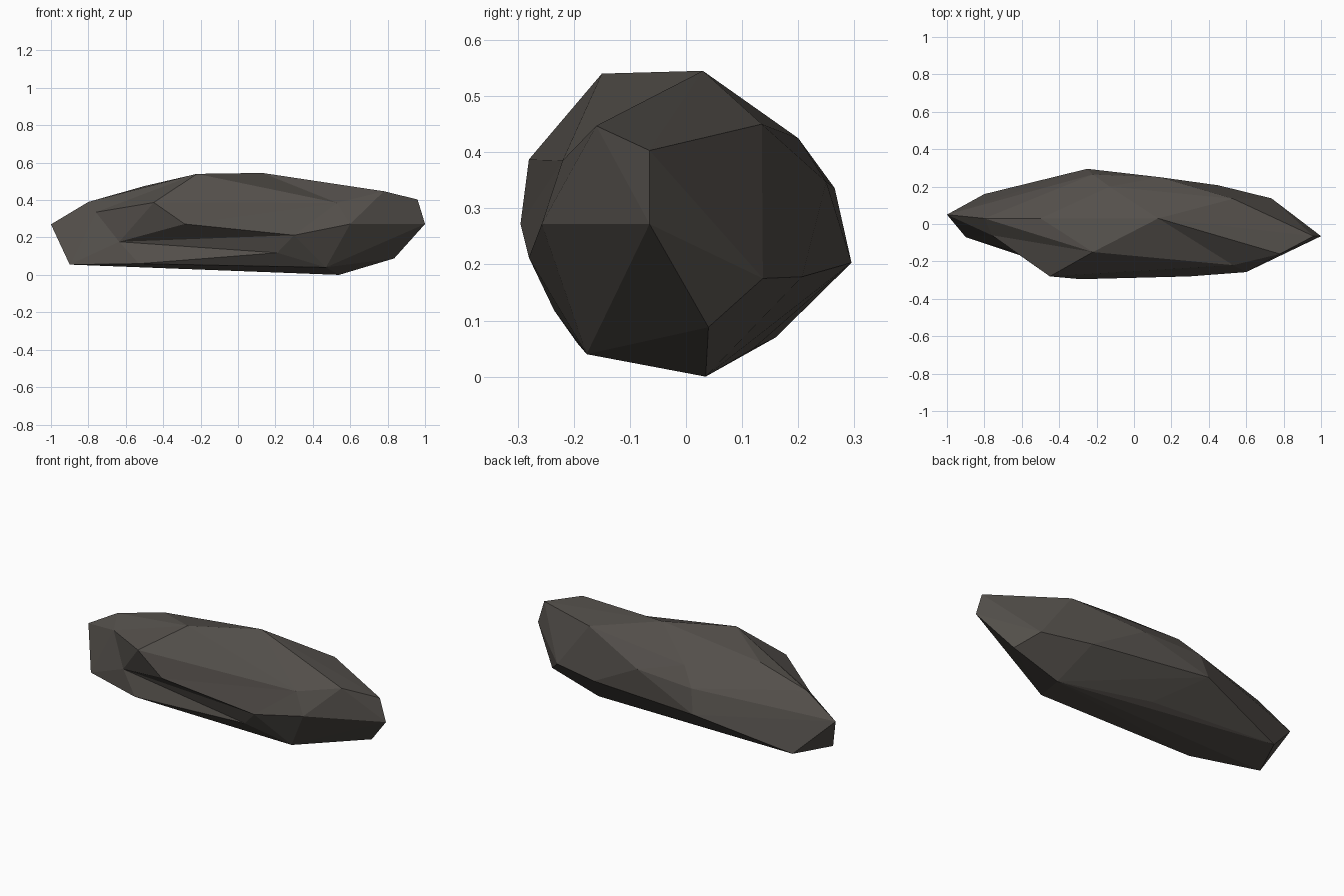
import bpy, bmesh
from mathutils import Vector

if "Cube" in bpy.data.objects:
    bpy.data.objects.remove(bpy.data.objects["Cube"])

# Corner points of the rock, grouped by region
upper = [(-.80, .03, .39), (-.50, .03, .475), (-.22, -.15, .54), (.13, .03, .545),
         (.78, -.16, .447), (.96, -.065, .403), (.53, .135, .45), (-.13, .20, .425)]
front = [(-.45, -.28, .387), (-.285, -.295, .272), (.30, -.28, .212),
         (.21, -.235, .118), (.47, -.177, .04), (.60, -.257, .272), (-.53, -.194, .06)]
back = [(-.22, .265, .336), (.14, .25, .347), (-.25, .295, .203),
        (.45, .207, .178), (.735, .137, .175)]
ends = [(-1, .05, .27), (-.90, -.07, .055), (-.80, .16, .07),
        (1, -.065, .272), (.835, .04, .088)]
base = [(.54, .035, 0), (-.02, .12, .05)]

# Hollow corners: true place, and the outward push used while skinning
hollows = [((-.635, -.15, .177), (0, -.10, 0)),
           ((-.76, -.06, .335), (-.03, -.04, .03)),
           ((.53, -.22, .385), (0, -.02, .09))]

bm = bmesh.new()
for p in upper + front + back + ends + base:
    bm.verts.new(p)
sunk = [(bm.verts.new(Vector(p) + Vector(d)), Vector(p)) for p, d in hollows]

# Skin the points, then sink the hollow corners back in
hull = bmesh.ops.convex_hull(bm, input=list(bm.verts))
for v, p in sunk:
    v.co = p
loose = [v for v in bm.verts if not v.link_faces]
bmesh.ops.delete(bm, geom=loose, context='VERTS')
bmesh.ops.recalc_face_normals(bm, faces=list(bm.faces))
for f in bm.faces:
    f.smooth = False

mesh = bpy.data.meshes.new("rock")
bm.to_mesh(mesh)
bm.free()

# Dark stone colour
stone = bpy.data.materials.new("dark_stone")
stone.diffuse_color = (.088, .079, .070, 1)
stone.use_nodes = True
stone.node_tree.nodes["Principled BSDF"].inputs["Base Color"].default_value = stone.diffuse_color
mesh.materials.append(stone)

rock = bpy.data.objects.new("rock", mesh)
bpy.context.collection.objects.link(rock)
